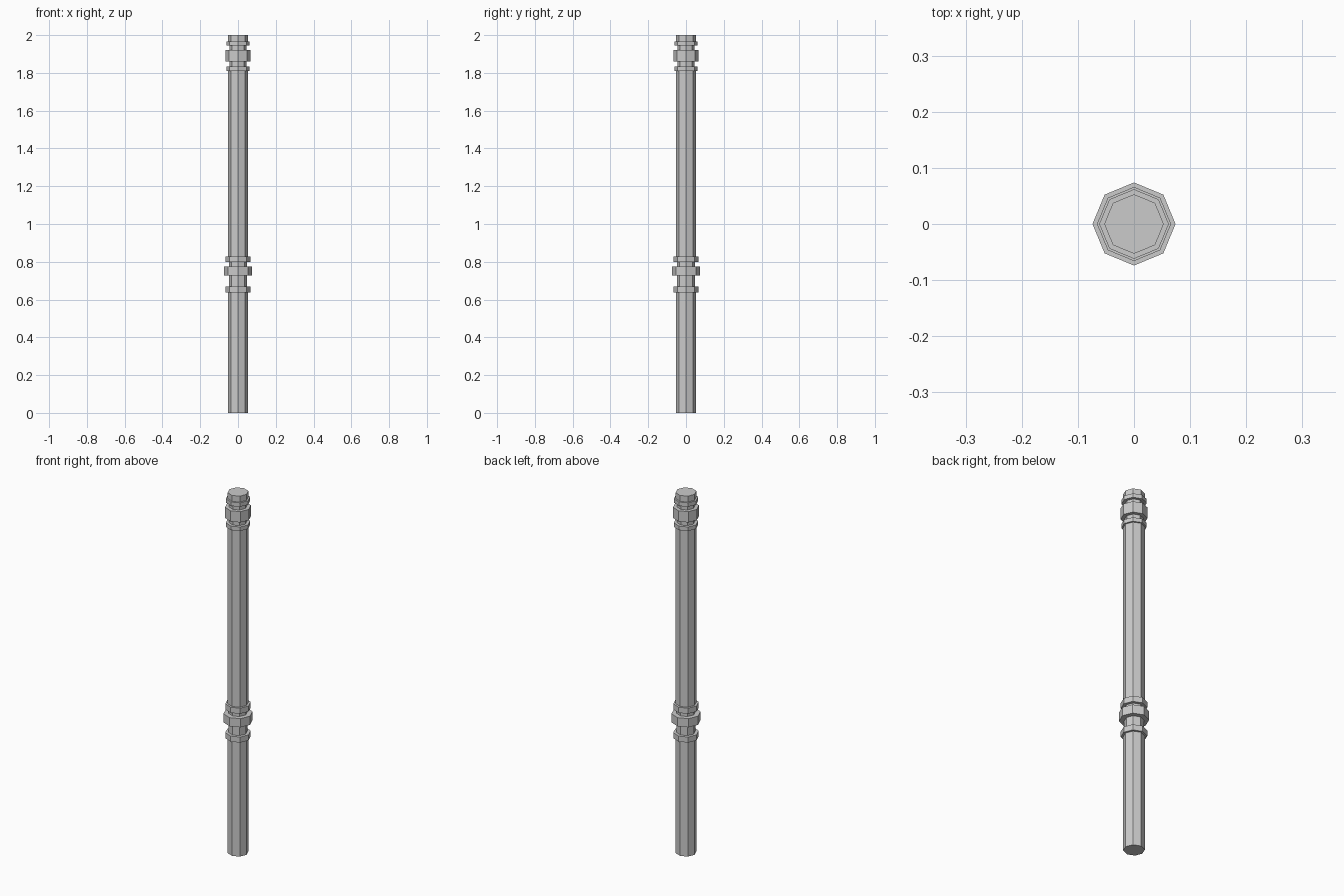
import bpy, bmesh
from math import cos, sin, pi

if "Cube" in bpy.data.objects:
    bpy.data.objects.remove(bpy.data.objects["Cube"])

SIDES = 8

def lathe(name, profile):
    """Closed eight-sided turned solid from (radius, z) points, bottom to top."""
    bm = bmesh.new()
    rings = [[bm.verts.new((r * cos(2 * pi * i / SIDES), r * sin(2 * pi * i / SIDES), z))
              for i in range(SIDES)] for r, z in profile]
    for a, b in zip(rings, rings[1:]):
        for i in range(SIDES):
            j = (i + 1) % SIDES
            bm.faces.new((a[i], a[j], b[j], b[i]))
    bm.faces.new(rings[0][::-1])
    bm.faces.new(rings[-1])
    mesh = bpy.data.meshes.new(name)
    bm.to_mesh(mesh)
    bm.free()
    bpy.context.collection.objects.link(bpy.data.objects.new(name, mesh))

# Shaft, slightly necked where the collars sit
R, NECK = 0.053, 0.048
lathe("shaft", [(R, 0), (R, 0.65), (NECK, 0.65), (NECK, 0.815), (R, 0.815),
                (R, 1.82), (NECK - 0.002, 1.82), (NECK - 0.002, 1.955), (R, 1.955), (R, 2.0)])

# Collar rings: name, radius, bottom, top
for name, r, z0, z1 in [
    ("middle_collar_lower_ring", 0.065, 0.638, 0.669),
    ("middle_collar_band", 0.074, 0.727, 0.775),
    ("middle_collar_upper_ring", 0.065, 0.798, 0.829),
    ("top_collar_lower_ring", 0.062, 1.811, 1.833),
    ("top_collar_band", 0.066, 1.86, 1.92),
    ("top_collar_upper_ring", 0.062, 1.945, 1.967),
]:
    lathe(name, [(r, z0), (r, z1)])
